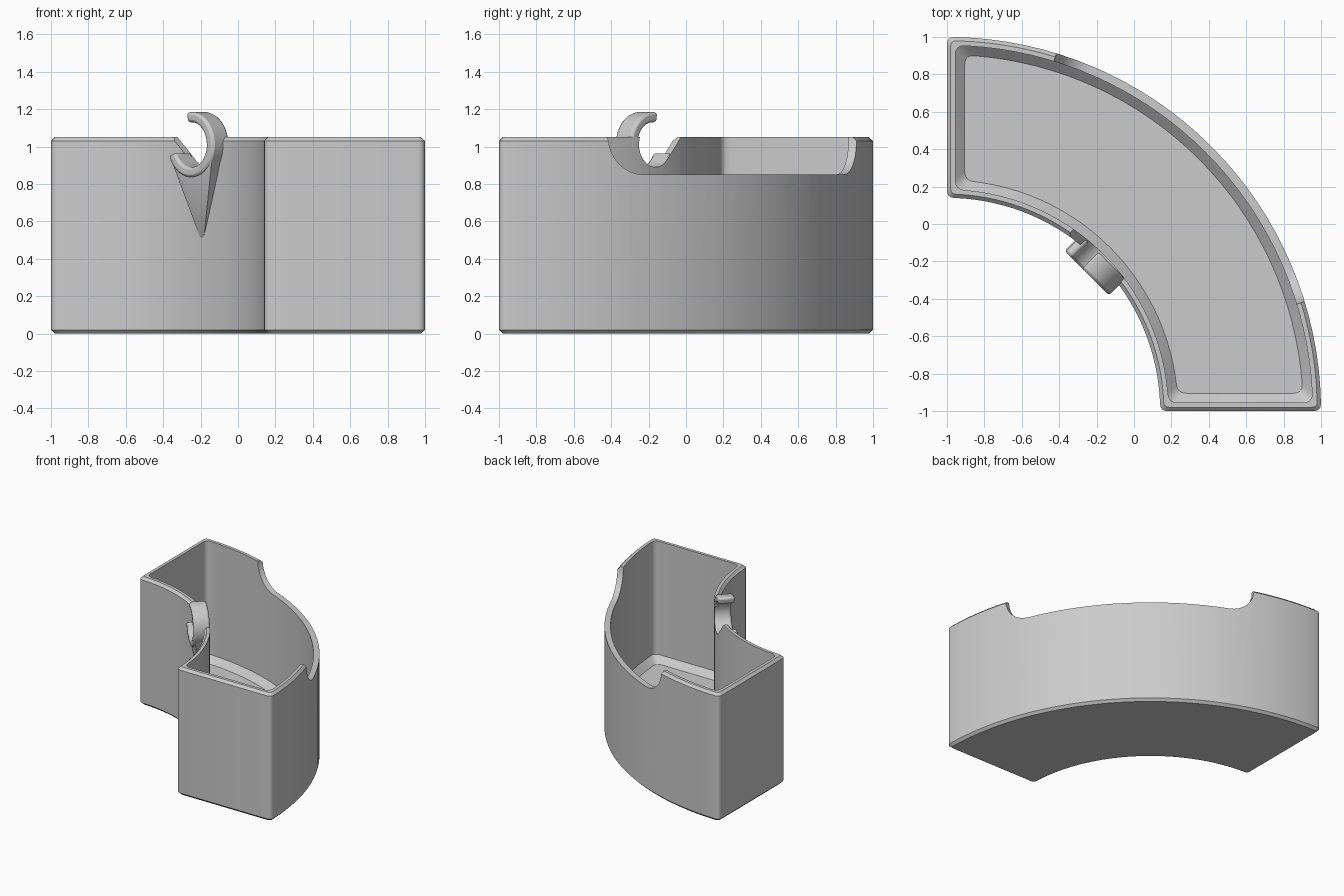
import bpy, bmesh, math
from mathutils import Matrix, Vector

cube = bpy.data.objects.get("Cube")
if cube:
    bpy.data.objects.remove(cube, do_unlink=True)

grey = bpy.data.materials.new("plain grey")
grey.use_nodes = True
colour = (0.6, 0.6, 0.6, 1)
grey.diffuse_color = colour
grey.node_tree.nodes["Principled BSDF"].inputs["Base Color"].default_value = colour

R_OUT, R_IN, TOP = 2.0, 1.14, 1.05
MID = -1 + R_IN * math.sqrt(0.5)
S = math.sqrt(0.5)
# Hook space: x along the inner wall, y outward through it, z up
HOOK = Matrix(((S, S, 0, MID), (-S, S, 0, MID), (0, 0, 1, 0), (0, 0, 0, 1)))
HOLE_Z, HOLE_R, RING_R = 1.01, 0.12, 0.175


def finish(name, bm, matrix=None):
    bmesh.ops.recalc_face_normals(bm, faces=bm.faces)
    if matrix:
        bm.transform(matrix)
    mesh = bpy.data.meshes.new(name)
    bm.to_mesh(mesh)
    bm.free()
    mesh.materials.append(grey)
    obj = bpy.data.objects.new(name, mesh)
    bpy.context.collection.objects.link(obj)
    return obj


def loft(loops):
    """Skin a row of equal closed loops and cap both ends."""
    bm = bmesh.new()
    rings = [[bm.verts.new(p) for p in loop] for loop in loops]
    n = len(rings[0])
    for a, b in zip(rings, rings[1:]):
        for i in range(n):
            j = (i + 1) % n
            bm.faces.new((a[i], a[j], b[j], b[i]))
    bm.faces.new(rings[0])
    bm.faces.new(rings[-1])
    return bm


def arc(radius, start, end, steps, z=0.0):
    angles = [start + (end - start) * i / steps for i in range(steps + 1)]
    return [(radius * math.cos(a), z + radius * math.sin(a)) for a in angles]


def plate(points, near, far):
    return loft([[(u, d, z) for u, z in points] for d in (near, far)])


def cut(obj, cutter):
    cutter.hide_render = True
    mod = obj.modifiers.new("cut", 'BOOLEAN')
    mod.object, mod.solver = cutter, 'EXACT'
    activate(obj)
    bpy.ops.object.modifier_apply(modifier=mod.name)
    bpy.data.objects.remove(cutter, do_unlink=True)


def activate(obj):
    bpy.ops.object.select_all(action='DESELECT')
    obj.select_set(True)
    bpy.context.view_layer.objects.active = obj


def corner(a, c, b, steps=4):
    a, c, b = Vector(a), Vector(c), Vector(b)
    ts = [i / steps for i in range(1, steps)]
    return [tuple(a * (1 - t) ** 2 + c * 2 * t * (1 - t) + b * t * t) for t in ts]


def outline(inset, z, r):
    """Quarter ring plan, shrunk by inset, with corners rounded by r."""
    big, small = R_OUT - inset, R_IN + inset
    trim_b, trim_s = (math.asin(inset / q) + r / q for q in (big, small))
    outer = arc(big, trim_b, math.pi / 2 - trim_b, 32)
    inner = arc(small, math.pi / 2 - trim_s, trim_s, 32)
    far = math.sqrt(big ** 2 - inset ** 2)
    near = math.sqrt(small ** 2 - inset ** 2)
    side = [(inset, far - r), (inset, near + r)]
    front = [(near + r, inset), (far - r, inset)]
    pts = outer + corner(outer[-1], (inset, far), side[0]) + side
    pts += corner(side[1], (inset, near), inner[0]) + inner
    pts += corner(inner[-1], (near, inset), front[0]) + front
    pts += corner(front[1], (far, inset), outer[0])
    return [(x - 1, y - 1, z) for x, y in pts]


# Hollow curved bin with chamfered rims and floor
section = [(0.02, 0, 0.03), (0, 0.02, 0.04), (0, TOP - 0.02, 0.04),
           (0.02, TOP, 0.03), (0.045, TOP, 0.05), (0.045, 0.12, 0.05),
           (0.095, 0.07, 0.05)]
bin_body = finish("bin_body", loft([outline(*s) for s in section]))

# Wide scoop with rounded lower corners in the outer wall
r = 0.2
start, end = math.radians(17), math.radians(73)
turn = r / R_OUT
curve = [turn * (1 - math.cos(math.pi / 2 * i / 8)) for i in range(9)]
flat = [start + turn + (end - start - 2 * turn) * i / 24 for i in range(1, 24)]
angles = [start + t for t in curve] + flat + [end - t for t in reversed(curve)]
loops = []
for a in angles:
    t = min(a - start, end - a, turn) * R_OUT
    low = TOP - math.sqrt(max(0, r * r - (r - t) ** 2))
    loops.append([(q * math.cos(a) - 1, q * math.sin(a) - 1, z)
                  for q, z in ((1.85, low), (2.1, low), (2.1, 1.3), (1.85, 1.3))])
cut(bin_body, finish("scoop_cutter", loft(loops)))

# Round slot with a slanted entry in the inner wall
slot = arc(HOLE_R, math.radians(225), math.radians(405), 24, HOLE_Z)
slot += [(u - 0.3, z + 0.3) for u, z in (slot[-1], slot[0])]
cut(bin_body, finish("slot_cutter", plate(slot, -0.15, 0.15), HOOK))

# Open ring hook
lo, hi = math.radians(200), math.radians(460)
ring = arc(RING_R, lo, hi, 32, HOLE_Z) + arc(HOLE_R, hi, lo, 32, HOLE_Z)
hook_ring = finish("hook_ring", plate(ring, -0.09, 0.035), HOOK)
bevel = hook_ring.modifiers.new("soft edges", 'BEVEL')
bevel.width, bevel.segments = 0.015, 2
bevel.limit_method, bevel.angle_limit = 'ANGLE', math.radians(40)

# Pointed support that tapers from the hook down to the wall
bm = bmesh.new()
for u, z in arc(RING_R - 0.004, lo, math.radians(355), 20, HOLE_Z):
    for d in (-0.08, 0.02):
        bm.verts.new((u, d, z))
bm.verts.new((0, 0.01, 0.47))
bmesh.ops.convex_hull(bm, input=bm.verts)
hook_support = finish("hook_support", bm, HOOK)
hole = arc(HOLE_R + 0.01, 0, math.tau, 32, HOLE_Z)[:-1]
cut(hook_support, finish("hole_cutter", plate(hole, -0.2, 0.2), HOOK))

for obj in (bin_body, hook_ring, hook_support):
    activate(obj)
    bpy.ops.object.shade_smooth_by_angle(angle=math.radians(30))
